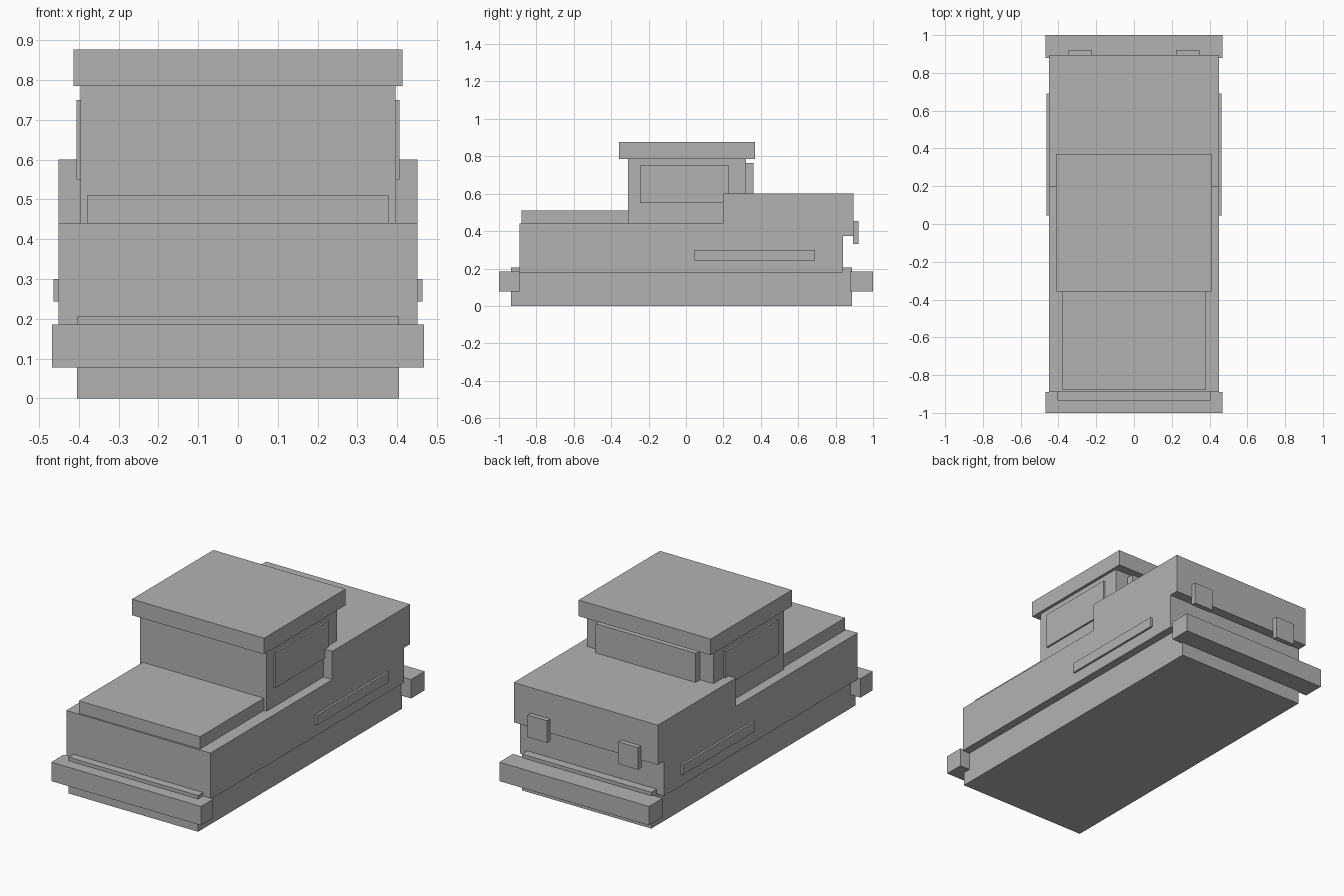
import bpy

cube = bpy.data.objects.get("Cube")
if cube:
    bpy.data.objects.remove(cube, do_unlink=True)

grey = bpy.data.materials.new("plain_grey")
grey.use_nodes = True
colour = (0.45, 0.45, 0.45, 1)
grey.diffuse_color = colour
grey.node_tree.nodes["Principled BSDF"].inputs["Base Color"].default_value = colour


def box(name, x, y, z):
    """Box between the given (low, high) pairs on each axis."""
    spans = (x, y, z)
    bpy.ops.mesh.primitive_cube_add(size=1)
    obj = bpy.context.object
    obj.name = name
    obj.location = [(a + b) / 2 for a, b in spans]
    obj.scale = [b - a for a, b in spans]
    bpy.ops.object.transform_apply(location=True, rotation=False, scale=True)
    obj.data.materials.append(grey)
    return obj


def centred(name, half, y, z):
    return box(name, (-half, half), y, z)


def pair(name, x, y, z):
    """Matching boxes on the left (+x) and right (-x)."""
    box("left_" + name, x, y, z)
    box("right_" + name, (-x[1], -x[0]), y, z)


# Underside and main body
centred("chassis", 0.405, (-0.935, 0.888), (0, 0.205))
centred("lower_body", 0.451, (-0.89, 0.84), (0.178, 0.44))
centred("rear_deck", 0.451, (0.198, 0.895), (0.375, 0.6))
centred("hood", 0.379, (-0.88, -0.3), (0.43, 0.51))

# Cabin
centred("cabin", 0.396, (-0.31, 0.32), (0.43, 0.79))
centred("roof", 0.413, (-0.357, 0.37), (0.785, 0.876))
centred("rear_window", 0.313, (0.31, 0.36), (0.55, 0.765))
pair("side_window", (0.39, 0.406), (-0.245, 0.23), (0.55, 0.75))

# Bumpers
for name, y in (("front_bumper", (-1, -0.89)), ("rear_bumper", (0.878, 1))):
    centred(name, 0.468, y, (0.078, 0.185))

# Side trim and rear lamps
pair("side_trim", (0.445, 0.463), (0.045, 0.69), (0.243, 0.3))
pair("tail_lamp", (0.223, 0.346), (0.893, 0.922), (0.33, 0.455))
